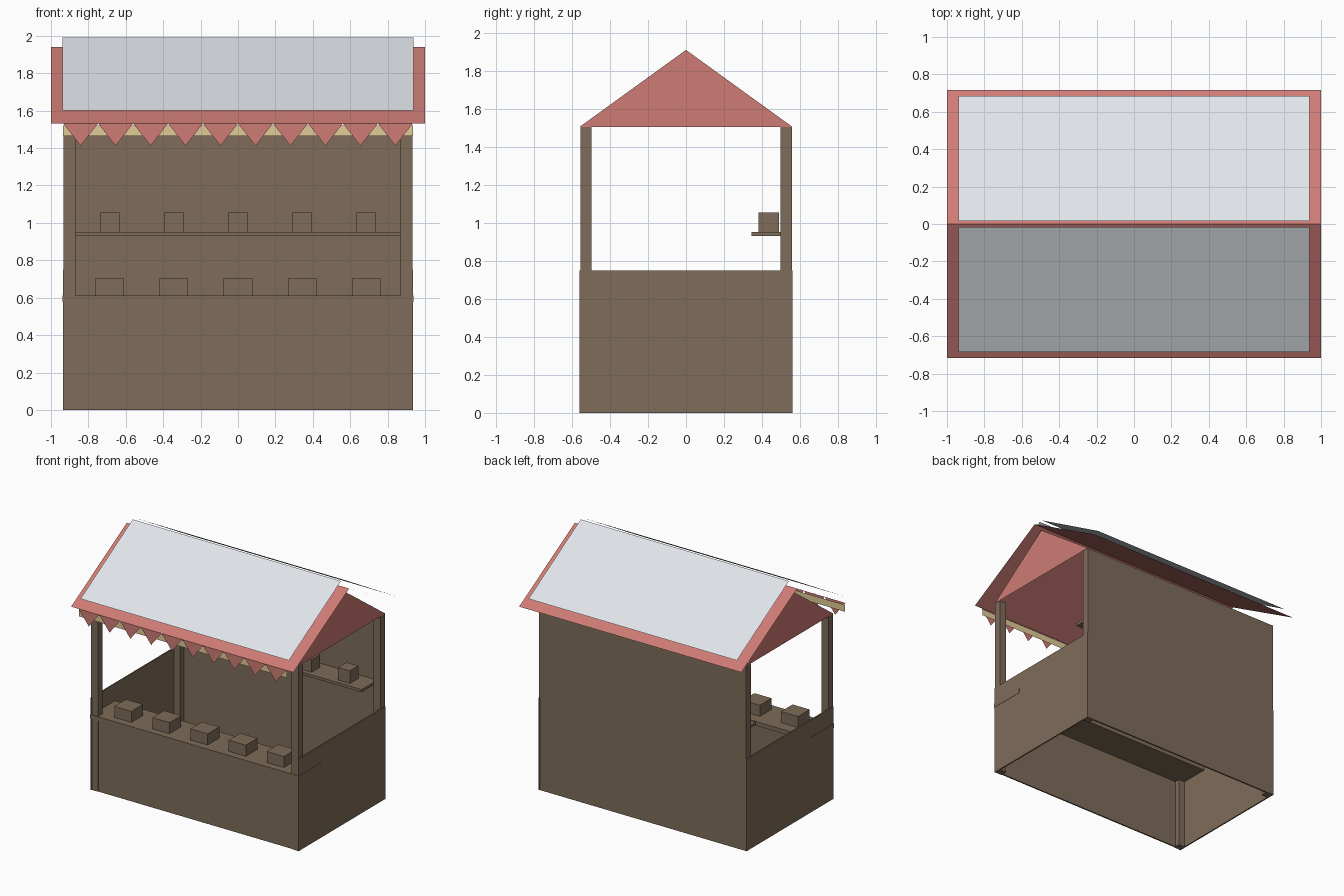
import bpy

if "Cube" in bpy.data.objects:
    bpy.data.objects.remove(bpy.data.objects["Cube"])


def material(name, rgb):
    m = bpy.data.materials.new(name)
    m.diffuse_color = (*rgb, 1)
    m.use_nodes = True
    m.node_tree.nodes["Principled BSDF"].inputs["Base Color"].default_value = m.diffuse_color
    return m


WOOD = material("wood", (0.21, 0.15, 0.10))
RED = material("red_cloth", (0.62, 0.20, 0.18))
CREAM = material("cream_trim", (0.75, 0.60, 0.31))
SNOW = material("snow", (0.75, 0.78, 0.82))


def mesh(name, verts, faces, mat):
    me = bpy.data.meshes.new(name)
    me.from_pydata(verts, [], faces)
    me.materials.append(mat)
    ob = bpy.data.objects.new(name, me)
    bpy.context.collection.objects.link(ob)
    return ob


def box(name, x, y, z, mat=WOOD):
    """Box from (min, max) ranges."""
    v = [(a, b, c) for c in z for b in y for a in x]
    f = [(0, 2, 3, 1), (4, 5, 7, 6), (0, 1, 5, 4),
         (2, 6, 7, 3), (0, 4, 6, 2), (1, 3, 7, 5)]
    return mesh(name, v, f, mat)


def slope(name, half_x, side, eave, ridge, mat):
    """Sloped sheet between an eave (y, z) and a ridge (y, z)."""
    (ye, ze), (yr, zr) = eave, ridge
    v = [(-half_x, side * ye, ze), (half_x, side * ye, ze),
         (half_x, side * yr, zr), (-half_x, side * yr, zr)]
    return mesh(name, v, [(0, 1, 2, 3) if side < 0 else (3, 2, 1, 0)], mat)


# Corner posts, side panels and gables
for sx, sname in ((-1, "left"), (1, "right")):
    for sy, yname in ((-1, "front"), (1, "back")):
        box(f"{yname}_{sname}_post", sorted((sx * 0.87, sx * 0.932)),
            sorted((sy * 0.497, sy * 0.556)), (0, 1.505))
    box(f"{sname}_side_panel", sorted((sx * 0.925, sx * 0.936)),
        (-0.56, 0.56), (0, 0.75))
    tri = [(sx * 0.934, -0.56, 1.505), (sx * 0.934, 0.56, 1.505),
           (sx * 0.934, 0, 1.91)]
    mesh(f"{sname}_gable", tri, [(0, 1, 2) if sx > 0 else (2, 1, 0)], RED)

# Front and back walls
box("front_panel", (-0.925, 0.925), (-0.552, -0.54), (0, 0.59))
box("back_wall", (-0.932, 0.932), (0.546, 0.558), (0, 1.505))

# Counter and back shelf
box("counter", (-0.938, 0.938), (-0.56, -0.26), (0.578, 0.612))
box("back_shelf", (-0.87, 0.87), (0.345, 0.55), (0.93, 0.952))

# Goods on the counter and the shelf
for i in range(5):
    x = (i - 2) * 0.343
    box(f"counter_goods_{i + 1}", (x - 0.077, x + 0.077), (-0.50, -0.35), (0.612, 0.702))
    box(f"shelf_goods_{i + 1}", (x - 0.053, x + 0.053), (0.382, 0.49), (0.952, 1.055))

# Roof sheets with a snow layer floating just above
for side, name in ((-1, "front"), (1, "back")):
    slope(f"{name}_roof", 1.0, side, (0.717, 1.532), (0, 1.94), RED)
    slope(f"{name}_snow", 0.937, side, (0.685, 1.60), (0.015, 1.99), SNOW)

# Cream trim and bunting along the front eave
mesh("eave_trim", [(-0.935, -0.705, 1.465), (0.935, -0.705, 1.465),
                   (0.935, -0.705, 1.52), (-0.935, -0.705, 1.52)],
     [(0, 1, 2, 3)], CREAM)
n, w = 10, 0.187
verts, faces = [], []
for i in range(n):
    x = -0.935 + i * w
    verts += [(x, -0.715, 1.532), (x + w / 2, -0.715, 1.412), (x + w, -0.715, 1.532)]
    faces.append((3 * i, 3 * i + 1, 3 * i + 2))
mesh("bunting", verts, faces, RED)
